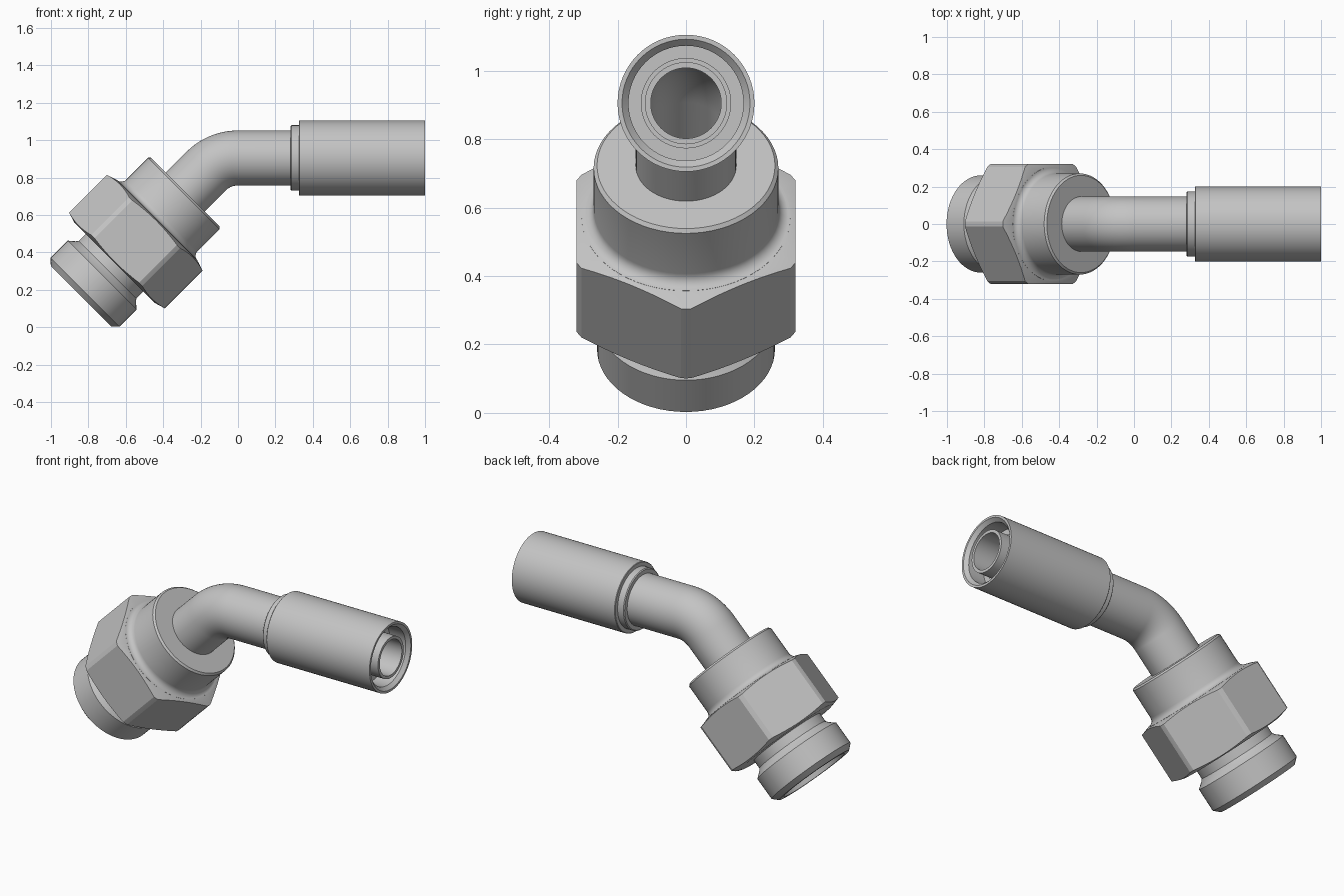
import bpy, bmesh
from math import pi, sin, cos, tan, radians
from mathutils import Vector

cube = bpy.data.objects.get("Cube")
if cube:
    bpy.data.objects.remove(cube, do_unlink=True)

steel = bpy.data.materials.new("plain steel")
steel.use_nodes = True
colour = (0.55, 0.55, 0.55, 1)
steel.diffuse_color = colour
steel.node_tree.nodes["Principled BSDF"].inputs["Base Color"].default_value = colour

Y = Vector((0, 1, 0))
ELBOW = Vector((-0.1, 0, 0.905))        # where the two axes cross
HOSE = Vector((1, 0, 0))
DOWN = Vector((-1, 0, -1)).normalized()


def loft(name, rings, closed=True, sides=64):
    """Skin circles given as (centre, axis, radius); closed makes a hollow part."""
    bm = bmesh.new()
    loops = []
    for centre, axis, radius in rings:
        side = Y.cross(axis)
        loops.append([bm.verts.new(centre + radius * (side * cos(a) + Y * sin(a)))
                      for a in (2 * pi * i / sides for i in range(sides))])
    pairs = list(zip(loops, loops[1:]))
    if closed:
        pairs.append((loops[-1], loops[0]))
    else:
        bm.faces.new(loops[0])
        bm.faces.new(loops[-1])
    for a, b in pairs:
        for i in range(sides):
            j = (i + 1) % sides
            bm.faces.new((a[i], a[j], b[j], b[i]))
    bmesh.ops.recalc_face_normals(bm, faces=bm.faces)
    mesh = bpy.data.meshes.new(name)
    bm.to_mesh(mesh)
    bm.free()
    mesh.materials.append(steel)
    obj = bpy.data.objects.new(name, mesh)
    bpy.context.collection.objects.link(obj)
    return obj


def turned(axis, profile):
    """Rings for a turned part from (distance from elbow, radius) pairs."""
    return [(ELBOW + axis * s, axis, r) for s, r in profile]


def smooth(obj):
    bpy.ops.object.select_all(action="DESELECT")
    obj.select_set(True)
    bpy.context.view_layer.objects.active = obj
    bpy.ops.object.shade_smooth_by_angle(angle=radians(25))


# Bent tube with a slim insert at the hose end and a bore all the way through
BEND, TUBE, BORE = 0.24, 0.147, 0.103
tangent = BEND * tan(pi / 8)
pivot = ELBOW + Vector((tangent, 0, -BEND))
path = [(ELBOW + HOSE * 0.9, -HOSE)]
for i in range(17):
    a = pi / 4 * i / 16
    path.append((pivot + BEND * Vector((-sin(a), 0, cos(a))),
                 Vector((-cos(a), 0, -sin(a)))))
path.append((ELBOW + DOWN * 0.84, DOWN))
tip = ELBOW + HOSE * 1.1
outer = [(tip, -HOSE, 0.12), (ELBOW + HOSE * 0.99, -HOSE, 0.12),
         (ELBOW + HOSE * 0.99, -HOSE, 0.132)]
outer += [(ELBOW + HOSE * 0.9, -HOSE, 0.132)]
outer += [(c, d, TUBE) for c, d in path]
inner = [(c, d, BORE) for c, d in reversed(path)] + [(tip, -HOSE, BORE)]
smooth(loft("bent_tube", outer + inner))

# Crimp sleeve with its small collar and the open recess at the hose end
smooth(loft("crimp_sleeve", turned(HOSE, [
    (0.382, 0.14), (0.382, 0.17), (0.387, 0.175), (0.425, 0.175), (0.425, 0.197),
    (0.428, 0.2), (1.1, 0.2), (1.1, 0.187), (1.08, 0.168), (0.98, 0.168),
    (0.98, 0.125), (0.9, 0.125), (0.9, 0.14)])))

# Round shoulder that flares into the nut
fillet = [(0.472 - 0.035 * cos(a), 0.305 - 0.035 * sin(a))
          for a in (pi / 2 * (1 - i / 6) for i in range(7))]
fillet = [(0.435 + 0.035 * sin(a), 0.305 - 0.035 * cos(a))
          for a in (pi / 2 * i / 6 for i in range(7))]
smooth(loft("shoulder", turned(DOWN, [(0.258, 0.14), (0.258, 0.26), (0.268, 0.27)]
                               + fillet + [(0.5, 0.305), (0.5, 0.14)])))

# Hexagonal nut: a prism trimmed by a turned blank with chamfered ends
nut = loft("hex_nut", turned(DOWN, [(0.44, 0.3695), (0.82, 0.3695)]), False, 6)
blank = loft("nut_blank", turned(DOWN, [(0.469, 0.14), (0.469, 0.3), (0.489, 0.362),
                                        (0.775, 0.362), (0.793, 0.3), (0.793, 0.14)]))
trim = nut.modifiers.new("chamfer", "BOOLEAN")
trim.operation = "INTERSECT"
trim.solver = "EXACT"
trim.object = blank
bpy.context.view_layer.update()
trimmed = bpy.data.meshes.new_from_object(
    nut.evaluated_get(bpy.context.evaluated_depsgraph_get()))
nut.modifiers.clear()
nut.data = trimmed
bpy.data.objects.remove(blank, do_unlink=True)
smooth(nut)

# Grooved spigot with a tapered seat in its open end
smooth(loft("spigot", turned(DOWN, [
    (0.7, 0.14), (0.7, 0.218), (0.845, 0.218), (0.858, 0.228), (0.885, 0.26),
    (1.016, 0.26), (1.045, 0.229), (1.045, 0.2), (0.84, 0.157), (0.84, 0.14)])))
